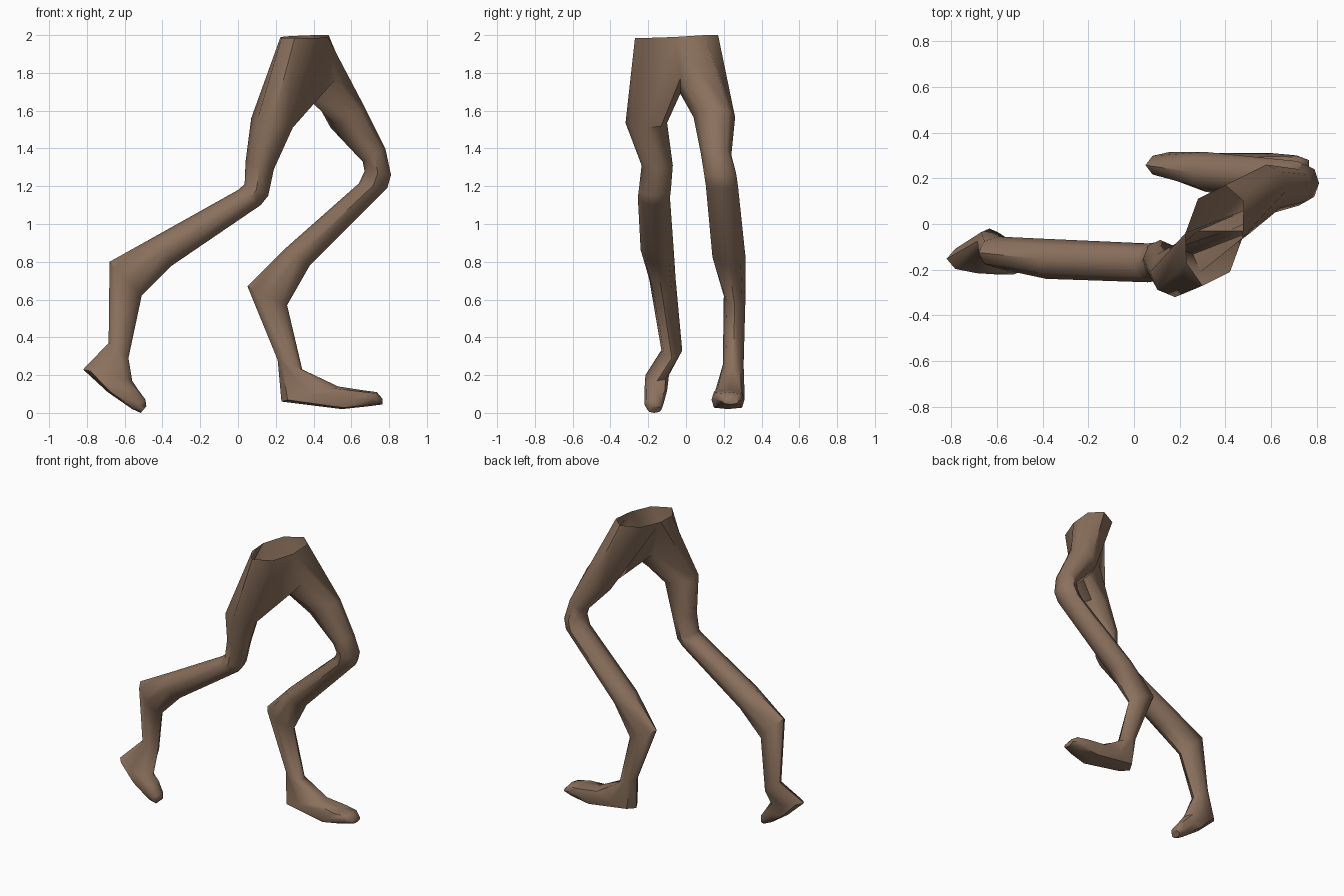
import bpy, bmesh, math
from mathutils import Vector

if "Cube" in bpy.data.objects:
    bpy.data.objects.remove(bpy.data.objects["Cube"])

skin = bpy.data.materials.new("brown skin")
skin.diffuse_color = (0.26, 0.165, 0.11, 1)
skin.use_nodes = True
skin.node_tree.nodes["Principled BSDF"].inputs["Base Color"].default_value = skin.diffuse_color


def ring(front, back, y0, y1, square=1.0):
    """Eight-sided cross-section from a front and a back point (x, z) and a y range."""
    yc, w = (y0 + y1) / 2, (y1 - y0) / 2
    f = Vector((front[0], yc, front[1]))
    b = Vector((back[0], yc, back[1]))
    pts = []
    for k in range(8):
        a = k * math.pi / 4
        s = square if k % 2 else 1.0
        pts.append((f + b) / 2 + (f - b) / 2 * math.cos(a) * s
                   + Vector((0, w * math.sin(a) * s, 0)))
    return pts


def loft(bm, rings):
    """Skin a list of rings and close the last one."""
    loops = [[bm.verts.new(p) for p in r] for r in rings]
    for a, b in zip(loops, loops[1:]):
        for i in range(8):
            j = (i + 1) % 8
            bm.faces.new((a[i], a[j], b[j], b[i]))
    bm.faces.new(loops[-1])


# Waist edge and crotch arch, shared by both legs
waist = {
    "front": (0.475, -0.06, 1.99), "back": (0.225, -0.04, 1.99),
    "near": [(0.23, -0.17, 1.985), (0.30, -0.27, 1.985), (0.42, -0.21, 1.985)],
    "far": [(0.48, 0.10, 2.0), (0.40, 0.17, 2.0), (0.28, 0.11, 1.995)],
}
crotch = [(0.52, -0.03, 1.77), (0.41, -0.03, 1.69), (0.28, -0.03, 1.75)]
near_hip = [Vector(p) for p in
            [waist["front"]] + crotch + [waist["back"]] + waist["near"]]
far_hip = [Vector(p) for p in
           [waist["front"]] + waist["far"] + [waist["back"]] + crotch[::-1]]

# Trailing leg: thigh, knee, shin, hock, ankle, foot
near_leg = [
    near_hip,
    ring((0.29, 1.51), (0.07, 1.56), -0.32, -0.10),
    ring((0.19, 1.29), (0.04, 1.33), -0.235, -0.07),
    ring((0.16, 1.15), (0.035, 1.21), -0.25, -0.08),
    ring((0.12, 1.10), (0.0, 1.18), -0.255, -0.085),
    ring((-0.35, 0.78), (-0.42, 0.945), -0.24, -0.065),
    ring((-0.51, 0.62), (-0.68, 0.80), -0.195, -0.055),
    ring((-0.58, 0.29), (-0.685, 0.37), -0.13, -0.02),
    ring((-0.56, 0.17), (-0.82, 0.23), -0.215, -0.09),
    ring((-0.53, 0.125), (-0.69, 0.11), -0.22, -0.10, 1.15),
    ring((-0.49, 0.07), (-0.56, 0.02), -0.22, -0.12, 1.1),
    ring((-0.485, 0.035), (-0.515, 0.0), -0.205, -0.13),
]

# Leading leg
far_leg = [
    far_hip,
    ring((0.67, 1.62), (0.49, 1.51), 0.04, 0.26),
    ring((0.78, 1.40), (0.66, 1.33), 0.08, 0.24),
    ring((0.81, 1.26), (0.67, 1.28), 0.095, 0.265),
    ring((0.79, 1.19), (0.64, 1.215), 0.105, 0.275),
    ring((0.38, 0.78), (0.25, 0.87), 0.14, 0.315),
    ring((0.26, 0.57), (0.05, 0.67), 0.20, 0.315),
    ring((0.34, 0.23), (0.21, 0.28), 0.195, 0.305),
    ring((0.53, 0.14), (0.23, 0.06), 0.15, 0.31, 1.1),
    ring((0.66, 0.12), (0.55, 0.02), 0.135, 0.31, 1.2),
    ring((0.735, 0.11), (0.69, 0.035), 0.16, 0.30, 1.15),
    ring((0.765, 0.075), (0.765, 0.045), 0.19, 0.28),
]

bm = bmesh.new()
loft(bm, near_leg)
loft(bm, far_leg)
bmesh.ops.remove_doubles(bm, verts=bm.verts[:], dist=0.0005)
bmesh.ops.recalc_face_normals(bm, faces=bm.faces[:])

mesh = bpy.data.meshes.new("walking_legs")
bm.to_mesh(mesh)
bm.free()
mesh.materials.append(skin)
legs = bpy.data.objects.new("walking_legs", mesh)
bpy.context.collection.objects.link(legs)
bpy.context.view_layer.objects.active = legs
legs.select_set(True)
bpy.ops.object.shade_smooth_by_angle(angle=math.radians(50))
